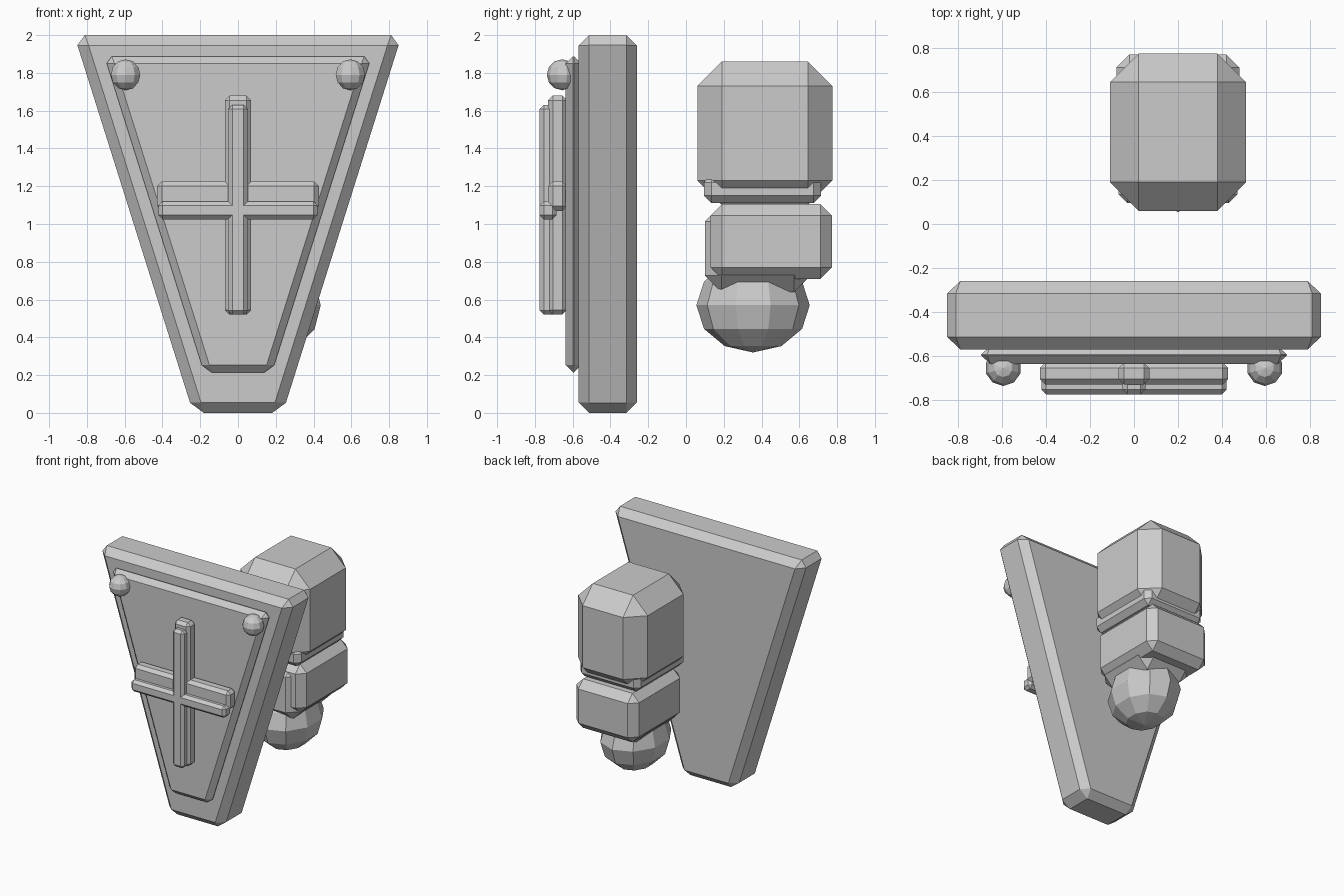
import bpy
import bmesh

if "Cube" in bpy.data.objects:
    bpy.data.objects.remove(bpy.data.objects["Cube"])


def finish(name, bm, bevel=0.0):
    if bevel:
        bmesh.ops.bevel(bm, geom=bm.edges[:], offset=bevel, offset_type='OFFSET',
                        segments=1, affect='EDGES', clamp_overlap=True)
    bmesh.ops.recalc_face_normals(bm, faces=bm.faces[:])
    mesh = bpy.data.meshes.new(name)
    bm.to_mesh(mesh)
    bm.free()
    obj = bpy.data.objects.new(name, mesh)
    bpy.context.collection.objects.link(obj)
    return obj


def slab(name, profile, y0, y1, bevel):
    """Extrude an x-z outline from y0 to y1 and chamfer all edges."""
    bm = bmesh.new()
    face = bm.faces.new([bm.verts.new((x, y0, z)) for x, z in profile])
    ext = bmesh.ops.extrude_face_region(bm, geom=[face])
    verts = [v for v in ext["geom"] if isinstance(v, bmesh.types.BMVert)]
    bmesh.ops.translate(bm, verts=verts, vec=(0, y1 - y0, 0))
    return finish(name, bm, bevel)


def block(name, x, y, z, bevel):
    return slab(name, [(x[0], z[0]), (x[1], z[0]), (x[1], z[1]), (x[0], z[1])],
                y[0], y[1], bevel)


def trapezoid(bottom, top, z0, z1):
    return [(-bottom, z0), (bottom, z0), (top, z1), (-top, z1)]


def ball(name, centre, radii):
    bm = bmesh.new()
    bmesh.ops.create_uvsphere(bm, u_segments=10, v_segments=6, radius=1)
    bmesh.ops.scale(bm, verts=bm.verts[:], vec=radii)
    bmesh.ops.translate(bm, verts=bm.verts[:], vec=centre)
    return finish(name, bm)


# Tapered shield with a raised panel
slab("shield_body", trapezoid(0.237, 0.867, 0, 2), -0.57, -0.26, 0.056)
slab("shield_panel", trapezoid(0.18, 0.707, 0.215, 1.888), -0.637, -0.555, 0.039)

# Two-layer cross on the panel
block("cross_back_upright", (-0.07, 0.07), (-0.73, -0.63), (0.52, 1.68), 0.025)
block("cross_back_bar", (-0.428, 0.428), (-0.73, -0.63), (1.07, 1.225), 0.025)
block("cross_front_upright", (-0.052, 0.052), (-0.775, -0.685), (0.52, 1.63), 0.022)
block("cross_front_bar", (-0.422, 0.422), (-0.775, -0.685), (1.025, 1.12), 0.022)

# Corner studs
for side, sx in (("left", -1), ("right", 1)):
    ball(f"stud_{side}", (0.595 * sx, -0.655, 1.79), (0.082, 0.082, 0.082))

# Arm behind the shield
block("upper_arm", (-0.11, 0.51), (0.06, 0.775), (1.10, 1.86), 0.13)
block("elbow_band", (-0.07, 0.47), (0.095, 0.715), (1.11, 1.26), 0.04)
block("forearm", (-0.08, 0.48), (0.13, 0.772), (0.71, 1.105), 0.06)
block("cuff", (-0.04, 0.44), (0.10, 0.66), (0.64, 1.10), 0.087)
ball("hand", (0.2, 0.355, 0.57), (0.25, 0.3, 0.25))
